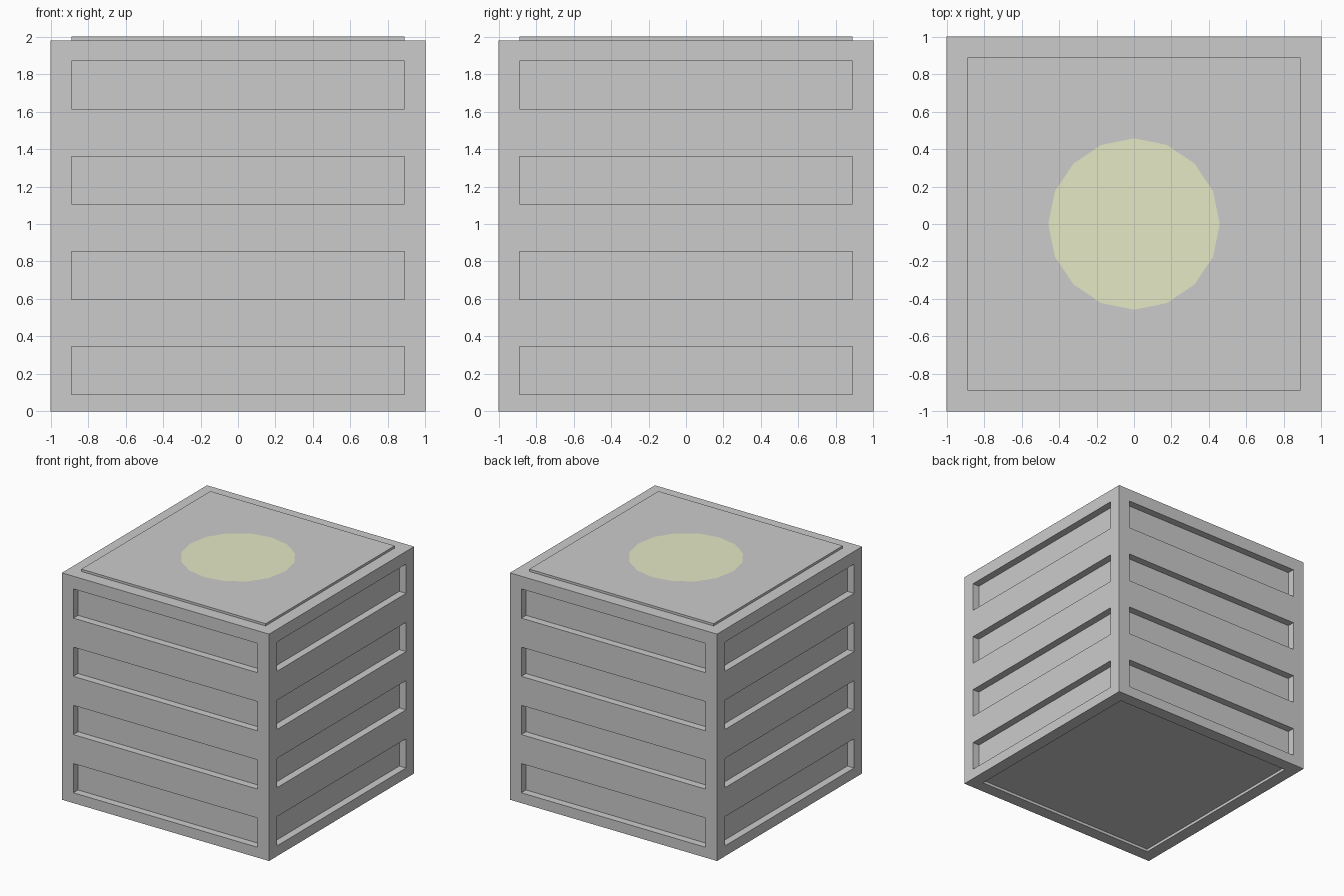
import bpy, bmesh
from mathutils import Matrix, Vector

if "Cube" in bpy.data.objects:
    bpy.data.objects.remove(bpy.data.objects["Cube"])

HEIGHT = 1.98
EDGE = 0.89
SLOT_DEPTH = 0.065
SLOTS = [(0.09 + 0.508 * i, 0.345 + 0.508 * i) for i in range(4)]


def add_object(name, bm):
    mesh = bpy.data.meshes.new(name)
    bm.to_mesh(mesh)
    bm.free()
    obj = bpy.data.objects.new(name, mesh)
    bpy.context.collection.objects.link(obj)
    return obj


def cut(bm, co, normal):
    geom = bm.verts[:] + bm.edges[:] + bm.faces[:]
    bmesh.ops.bisect_plane(bm, geom=geom, plane_co=co, plane_no=normal, dist=1e-5)


def push(bm, faces, offset):
    new = bmesh.ops.extrude_discrete_faces(bm, faces=faces)["faces"]
    verts = list({v for f in new for v in f.verts})
    bmesh.ops.translate(bm, verts=verts, vec=offset)


# Crate block, scored along the borders of every panel
bm = bmesh.new()
bmesh.ops.create_cube(bm, size=1, matrix=Matrix.Translation((0, 0, HEIGHT / 2))
                      @ Matrix.Diagonal((2, 2, HEIGHT, 1)))
for s in (-EDGE, EDGE):
    cut(bm, (s, 0, 0), (1, 0, 0))
    cut(bm, (0, s, 0), (0, 1, 0))
for slot in SLOTS:
    for z in slot:
        cut(bm, (0, 0, z), (0, 0, 1))
bm.normal_update()

# Recessed slots on the four sides
for d in ((1, 0, 0), (-1, 0, 0), (0, 1, 0), (0, -1, 0)):
    direction = Vector(d)
    across = Vector((d[1], d[0], 0))
    faces = []
    for f in bm.faces:
        c = f.calc_center_median()
        if (f.normal.dot(direction) > 0.9 and c.dot(direction) > 0.99
                and abs(c.dot(across)) < EDGE
                and any(a < c.z < b for a, b in SLOTS)):
            faces.append(f)
    push(bm, faces, -direction * SLOT_DEPTH)
    bm.normal_update()

# Raised lid panel and recessed base panel
for level, sign, lift in ((HEIGHT, 1, 0.02), (0, -1, 0.025)):
    faces = []
    for f in bm.faces:
        c = f.calc_center_median()
        if (f.normal.z * sign > 0.9 and abs(c.z - level) < 1e-4
                and max(abs(c.x), abs(c.y)) < EDGE):
            faces.append(f)
    push(bm, faces, (0, 0, lift))

# Merge the flat scored strips
bmesh.ops.dissolve_limit(bm, angle_limit=0.01, verts=bm.verts[:], edges=bm.edges[:])
add_object("crate_body", bm)

# Pale round marker on the lid
bm = bmesh.new()
bmesh.ops.create_circle(bm, cap_ends=True, segments=16, radius=0.457,
                        matrix=Matrix.Translation((0, 0, HEIGHT + 0.021)))
disc = add_object("lid_disc", bm)
mat = bpy.data.materials.new("pale_yellow")
mat.diffuse_color = (0.78, 0.81, 0.55, 1)
mat.use_nodes = True
mat.node_tree.nodes["Principled BSDF"].inputs["Base Color"].default_value = mat.diffuse_color
disc.data.materials.append(mat)
